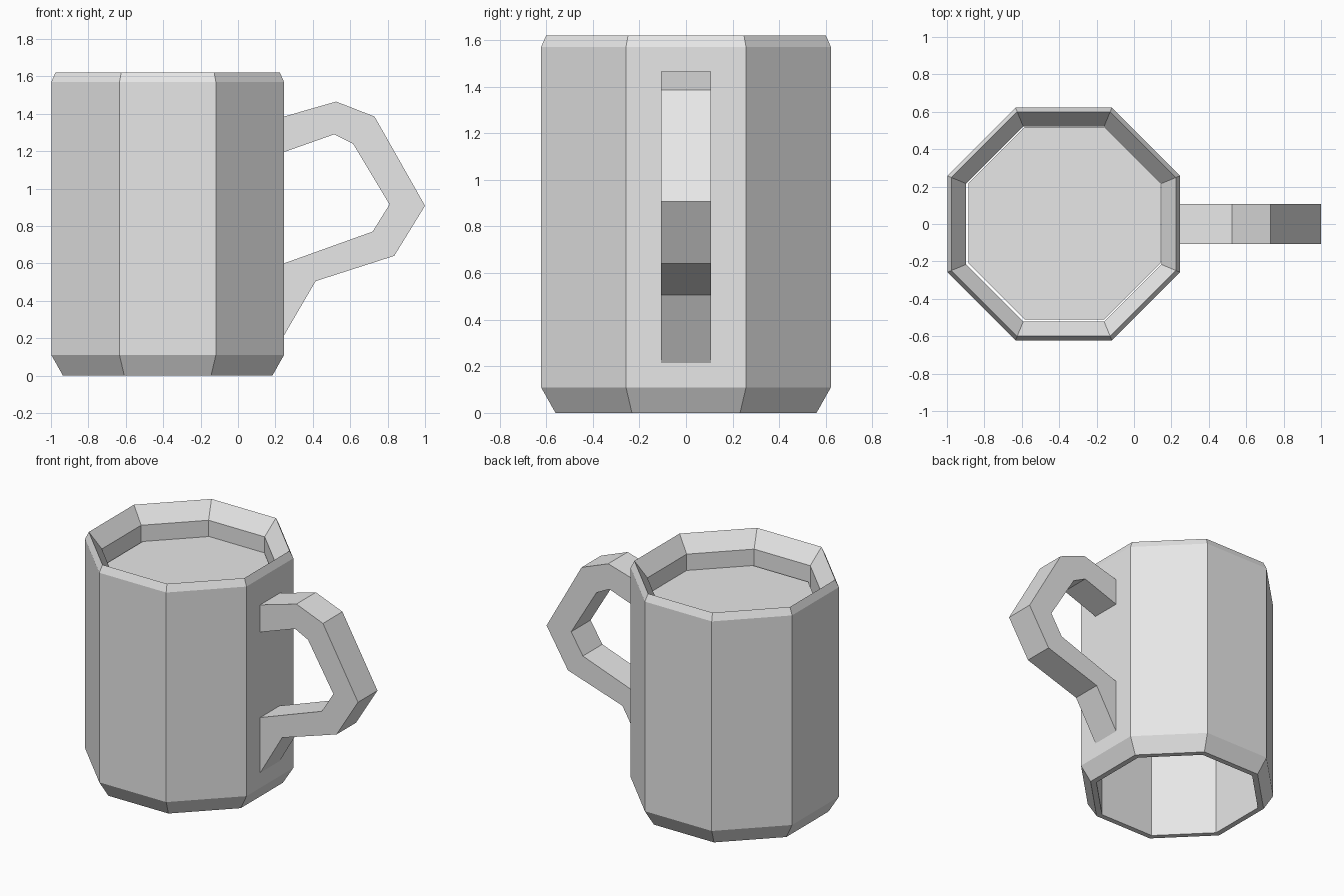
import bpy
import bmesh
from math import cos, sin, pi

if "Cube" in bpy.data.objects:
    bpy.data.objects.remove(bpy.data.objects["Cube"])

SIDES = 8
CENTRE_X = -0.376

# Single plain grey
grey = bpy.data.materials.new("plain_grey")
grey.use_nodes = True
grey.diffuse_color = (0.8, 0.8, 0.8, 1)
grey.node_tree.nodes["Principled BSDF"].inputs["Base Color"].default_value = (0.8, 0.8, 0.8, 1)


def finish(bm, name):
    bmesh.ops.recalc_face_normals(bm, faces=bm.faces)
    mesh = bpy.data.meshes.new(name)
    bm.to_mesh(mesh)
    bm.free()
    mesh.materials.append(grey)
    obj = bpy.data.objects.new(name, mesh)
    bpy.context.collection.objects.link(obj)
    return obj


def octagon(bm, apothem, z):
    """Ring of vertices with flat sides facing the axes."""
    r = apothem / cos(pi / SIDES)
    angles = [(k + 0.5) * 2 * pi / SIDES for k in range(SIDES)]
    return [bm.verts.new((CENTRE_X + r * cos(a), r * sin(a), z)) for a in angles]


def bridge(bm, ring_a, ring_b):
    n = len(ring_a)
    for i in range(n):
        j = (i + 1) % n
        bm.faces.new((ring_a[i], ring_a[j], ring_b[j], ring_b[i]))


# Mug wall: chamfered outside, sloped inner lip, open bottom
bm = bmesh.new()
profile = [(0.56, 0), (0.622, 0.11), (0.622, 1.57), (0.60, 1.62),
           (0.522, 1.51), (0.522, 0)]
rings = [octagon(bm, a, z) for a, z in profile]
for i, ring in enumerate(rings):
    bridge(bm, ring, rings[(i + 1) % len(rings)])
finish(bm, "mug_wall")

# Drink surface, just clear of the wall
bm = bmesh.new()
bm.faces.new(octagon(bm, 0.514, 1.40))
drink = finish(bm, "drink_surface")
drink.location = (0.004, 0.004, 0)

# Handle: pairs of outer and inner points swept along a bent loop
outer = [(0.246, 1.385), (0.525, 1.465), (0.73, 1.385), (1.0, 0.908),
         (0.835, 0.64), (0.415, 0.505)]
inner = [(0.246, 1.195), (0.515, 1.29), (0.615, 1.24), (0.81, 0.915),
         (0.72, 0.77), (0.246, 0.60)]
bm = bmesh.new()
sections = []
for (ox, oz), (ix, iz) in zip(outer, inner):
    corners = [(ox, -0.107, oz), (ox, 0.107, oz), (ix, 0.107, iz), (ix, -0.107, iz)]
    sections.append([bm.verts.new(c) for c in corners])
for a, b in zip(sections, sections[1:]):
    bridge(bm, a, b)

# Lower foot of the handle, a wedge against the wall
front, back, in_back, in_front = sections[-1]
foot_front = bm.verts.new((0.246, -0.107, 0.215))
foot_back = bm.verts.new((0.246, 0.107, 0.215))
bm.faces.new((front, back, foot_back, foot_front))
bm.faces.new((front, foot_front, in_front))
bm.faces.new((back, in_back, foot_back))
finish(bm, "handle")
